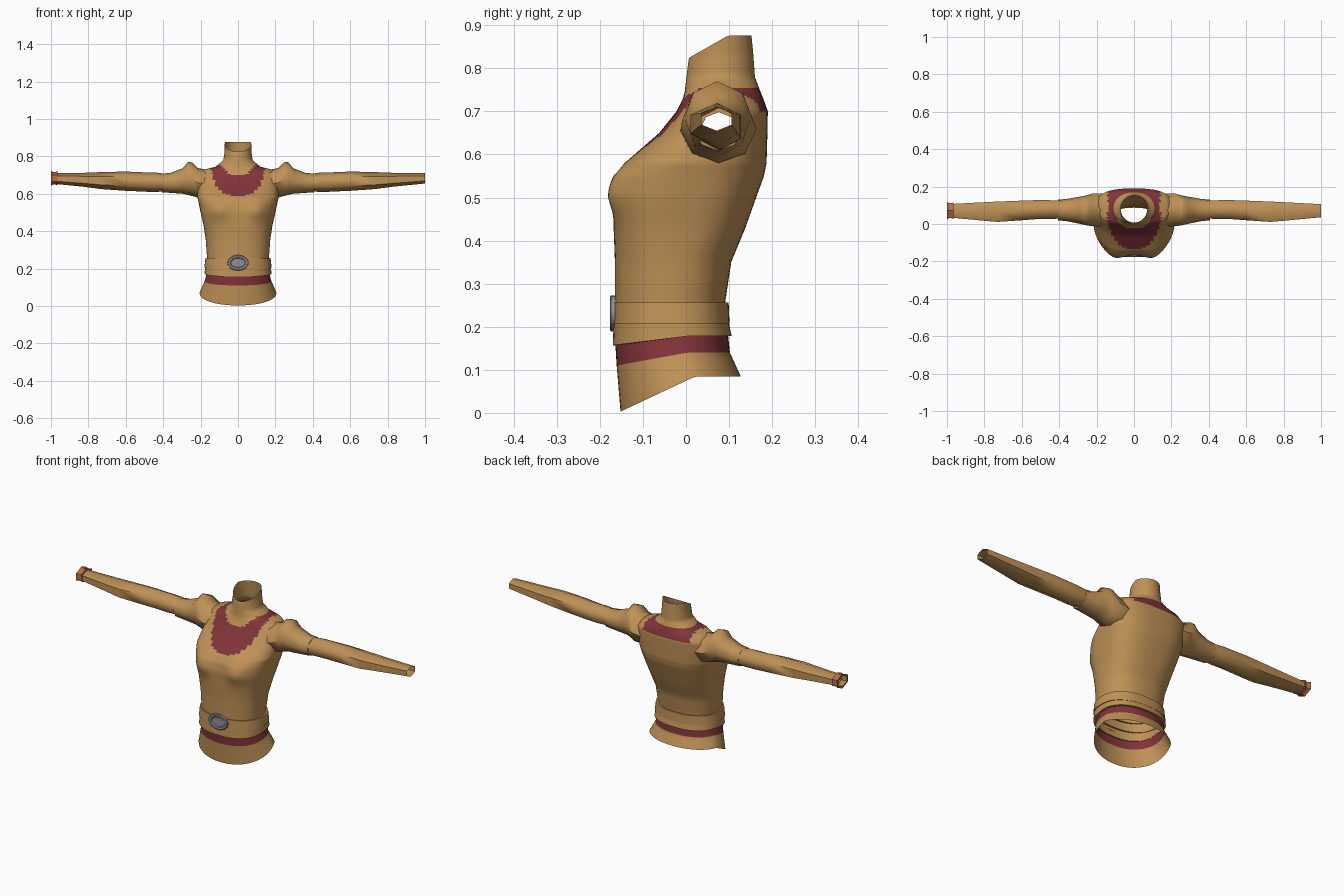
import bpy, math

def mat(name, rgb):
    m = bpy.data.materials.new(name)
    m.diffuse_color = (*rgb, 1)
    return m

TAN = mat("tan cloth", (0.52, 0.285, 0.095))
RED = mat("dark red trim", (0.22, 0.034, 0.042))
GREY = mat("grey metal", (0.27, 0.28, 0.30))
ORANGE = mat("copper", (0.46, 0.16, 0.07))

def loft(name, rings, mats, angle=45, flip=False, rule=None, drop=None):
    """Skin a list of closed rings; rule(centre, row) gives the material."""
    n = len(rings[0])
    verts = [p for r in rings for p in r]
    faces, idx = [], []
    for i in range(len(rings) - 1):
        for j in range(n):
            k = (j + 1) % n
            f = [i * n + j, i * n + k, (i + 1) * n + k, (i + 1) * n + j]
            c = [sum(verts[v][a] for v in f) / 4 for a in range(3)]
            if drop and drop(*c):
                continue
            faces.append(f[::-1] if flip else f)
            idx.append(rule(c, i) if rule else 0)
    me = bpy.data.meshes.new(name)
    me.from_pydata(verts, [], faces)
    for m in mats:
        me.materials.append(m)
    for p, k in zip(me.polygons, idx):
        p.material_index = k
    ob = bpy.data.objects.new(name, me)
    bpy.context.collection.objects.link(ob)
    bpy.ops.object.select_all(action='DESELECT')
    ob.select_set(True)
    bpy.context.view_layer.objects.active = ob
    bpy.ops.object.shade_smooth_by_angle(angle=math.radians(angle))
    return ob

def spow(v, e):
    return math.copysign(abs(v) ** e, v)

def body_ring(zf, zb, w, yf, yb, n, seg=64):
    """Rounded-box section, tilted from front height zf to back height zb."""
    out = []
    for k in range(seg):
        a = 2 * math.pi * k / seg
        x = w * spow(math.cos(a), 2 / n)
        y = (yf + yb) / 2 + (yb - yf) / 2 * spow(math.sin(a), 2 / n)
        t = (y - yf) / (yb - yf)
        z = zf + (zb - zf) * min(1, 1.6 * t)
        if y < 0:  # chest shape
            y -= 0.024 * math.exp(-((abs(x) - 0.105) / 0.055) ** 2 - ((z - 0.515) / 0.055) ** 2)
        out.append((x, y, z))
    return out

# torso: front height, back height, half width, front y, back y, squareness
TORSO = [
    (0.003, 0.085, 0.205, -0.152, 0.127, 2.1),
    (0.11, 0.14, 0.178, -0.161, 0.102, 2.2),
    (0.158, 0.178, 0.168, -0.164, 0.098, 2.3),
    (0.25, 0.25, 0.165, -0.165, 0.09, 2.3),
    (0.35, 0.35, 0.172, -0.165, 0.105, 2.4),
    (0.43, 0.43, 0.184, -0.168, 0.138, 2.6),
    (0.50, 0.50, 0.200, -0.168, 0.163, 2.7),
    (0.55, 0.55, 0.210, -0.160, 0.181, 2.7),
    (0.58, 0.58, 0.217, -0.142, 0.187, 2.7),
    (0.61, 0.61, 0.216, -0.108, 0.188, 2.7),
    (0.65, 0.65, 0.214, -0.062, 0.189, 2.7),
    (0.70, 0.70, 0.208, -0.022, 0.190, 2.7),
    (0.728, 0.728, 0.185, -0.008, 0.180, 2.5),
    (0.745, 0.745, 0.12, -0.003, 0.173, 2.2),
    (0.78, 0.78, 0.078, 0.001, 0.160, 2.0),
    (0.82, 0.835, 0.071, 0.006, 0.156, 2.0),
    (0.825, 0.876, 0.071, 0.008, 0.152, 2.0),
]
SUB = 4
rings = []
for a, b in zip(TORSO, TORSO[1:]):
    rings += [body_ring(*[p + (q - p) * s / SUB for p, q in zip(a, b)]) for s in range(SUB)]
rings.append(body_ring(*TORSO[-1]))

def torso_colour(c, row):
    x, y, z = c
    if SUB <= row < 2 * SUB:  # hem stripe
        return 1
    if z < 0.585 or z > 0.757:
        return 0
    inner = (x / 0.10) ** 2 + ((y - 0.065) / 0.092) ** 2 < 1
    if y > 0.09:  # back of the collar
        outer = abs(x) < 0.14 and z > 0.70
    else:
        outer = (x / 0.143) ** 2 + ((y - 0.05) / 0.19) ** 2 < 1
    return 1 if outer and not inner else 0

def armhole(x, y, z):
    return abs(x) > 0.17 and ((y - 0.07) / 0.068) ** 2 + ((z - 0.655) / 0.062) ** 2 < 1

loft("torso", rings, [TAN, RED], 50, rule=torso_colour, drop=armhole)

# belts: each band has an inner lip, an outer face and another inner lip
def belt(name, low, high, lip=0.012):
    def shrink(r):
        return (r[0], r[1], r[2] - lip, r[3] + lip, r[4] - lip, r[5])
    loft(name, [body_ring(*r) for r in (shrink(low), low, high, shrink(high))], [TAN], 35)

belt("upper_belt", (0.207, 0.207, 0.180, -0.169, 0.101, 2.4), (0.256, 0.256, 0.174, -0.168, 0.099, 2.4))
belt("lower_belt", (0.157, 0.178, 0.179, -0.170, 0.106, 2.4), (0.207, 0.207, 0.176, -0.168, 0.100, 2.4))

# oval buckle with a raised rim
def oval(rx, rz, y):
    return [(rx * math.cos(t * math.pi / 8), y, 0.231 + rz * math.sin(t * math.pi / 8)) for t in range(16)]
loft("buckle", [oval(0.058, 0.042, -0.163), oval(0.058, 0.042, -0.174), oval(0.054, 0.038, -0.177),
                oval(0.042, 0.028, -0.176), oval(0.038, 0.024, -0.172), oval(0.001, 0.001, -0.172)],
     [GREY], 35)

# arms: tubes along x, given as x, y range and z range
def tube_ring(s, x, y0, y1, z0, z1, sides):
    pts = []
    wide = 1 / max(abs(math.cos(math.pi / 2 + 2 * math.pi * k / sides)) for k in range(sides))
    for k in range(sides):
        a = math.pi / 2 + 2 * math.pi * k / sides
        pts.append((s * x, (y0 + y1) / 2 + (y1 - y0) / 2 * wide * math.cos(a),
                    (z0 + z1) / 2 + (z1 - z0) / 2 * math.sin(a)))
    return pts

SLEEVE = [
    (0.165, -0.015, 0.162, 0.578, 0.728), (0.215, -0.012, 0.164, 0.580, 0.738),
    (0.245, -0.009, 0.156, 0.588, 0.768), (0.268, -0.004, 0.150, 0.594, 0.770),
    (0.295, 0.002, 0.145, 0.600, 0.737), (0.36, 0.015, 0.134, 0.605, 0.712),
    (0.405, 0.02, 0.130, 0.608, 0.708), (0.407, 0.034, 0.118, 0.62, 0.698),
]
ARM = [
    (0.36, 0.03, 0.123, 0.615, 0.703), (0.45, 0.027, 0.127, 0.609, 0.715),
    (0.51, 0.027, 0.128, 0.612, 0.715), (0.60, 0.02, 0.125, 0.616, 0.719),
    (0.73, 0.011, 0.120, 0.625, 0.716), (0.83, 0.02, 0.115, 0.638, 0.712),
    (1.00, 0.036, 0.106, 0.655, 0.710),
]
for side, s in (("left", 1), ("right", -1)):
    loft(side + "_sleeve", [tube_ring(s, *r, 8) for r in SLEEVE], [TAN], 50, flip=s < 0)
    loft(side + "_arm", [tube_ring(s, *r, 6) for r in ARM], [TAN], 65, flip=s < 0)

# bracelet on one wrist
BRACELET = [
    (0.966, 0.036, 0.106, 0.654, 0.711), (0.966, 0.027, 0.116, 0.645, 0.722),
    (0.976, 0.031, 0.111, 0.650, 0.716), (0.988, 0.031, 0.111, 0.650, 0.716),
    (0.999, 0.026, 0.117, 0.643, 0.723), (0.999, 0.036, 0.106, 0.655, 0.711),
]
loft("bracelet", [tube_ring(-1, *r, 6) for r in BRACELET], [ORANGE], 30, flip=True)
